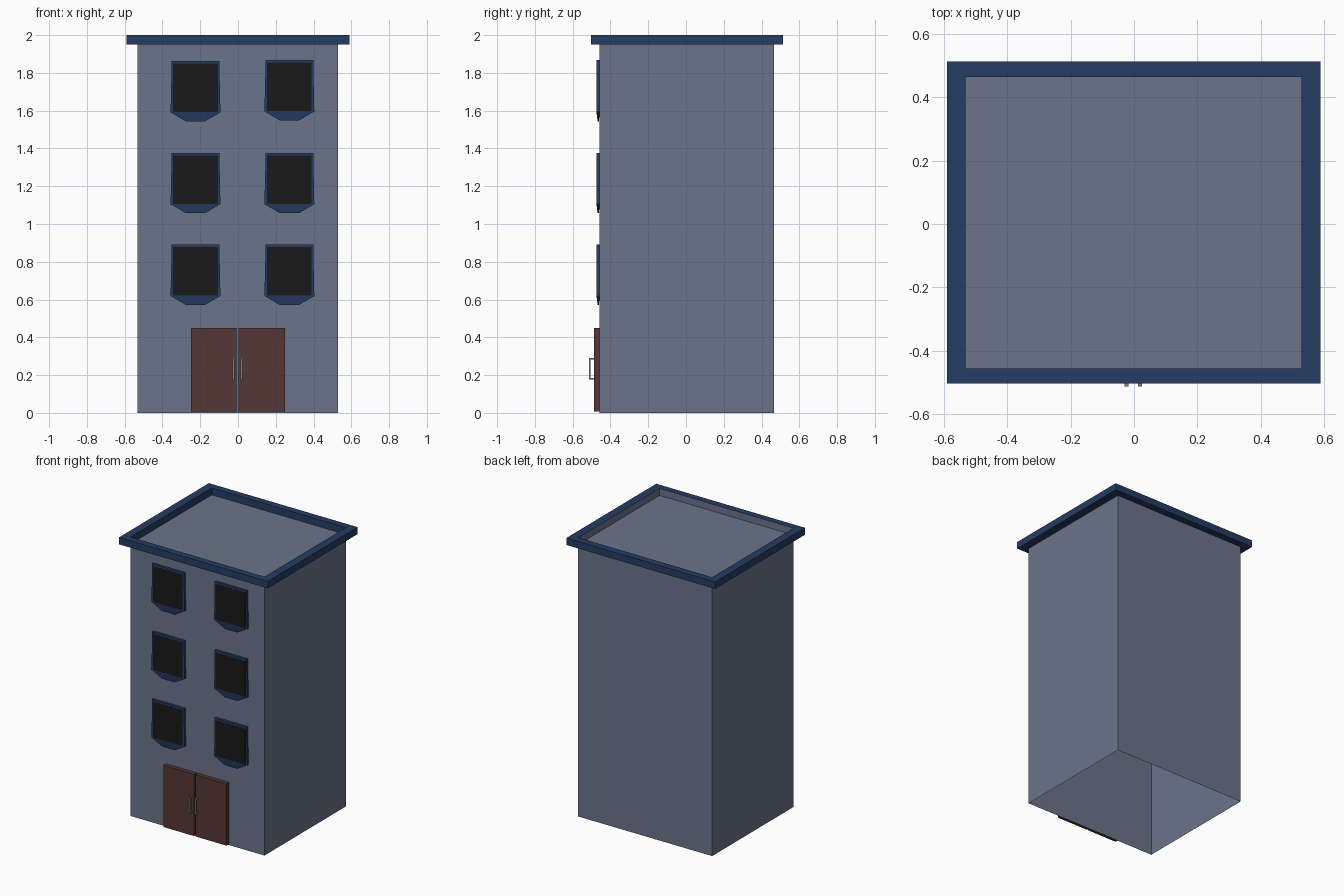
import bpy, bmesh

if "Cube" in bpy.data.objects:
    bpy.data.objects.remove(bpy.data.objects["Cube"])


def material(name, color):
    m = bpy.data.materials.new(name)
    m.diffuse_color = (*color, 1)
    m.use_nodes = True
    m.node_tree.nodes["Principled BSDF"].inputs["Base Color"].default_value = m.diffuse_color
    return m


WALL = material("wall_grey_blue", (0.147, 0.174, 0.25))
BLUE = material("trim_blue", (0.019, 0.045, 0.125))
WOOD = material("door_brown", (0.091, 0.039, 0.036))
GLASS = material("glass_black", (0.01, 0.01, 0.01))
METAL = material("handle_grey", (0.25, 0.23, 0.22))


def finish(name, bm, *mats):
    mesh = bpy.data.meshes.new(name)
    bm.to_mesh(mesh)
    bm.free()
    for m in mats:
        mesh.materials.append(m)
    ob = bpy.data.objects.new(name, mesh)
    bpy.context.collection.objects.link(ob)
    return ob


def add_box(bm, x, y, z):
    vs = bmesh.ops.create_cube(bm, size=1)["verts"]
    for v in vs:
        for i, (lo, hi) in enumerate((x, y, z)):
            v.co[i] = hi if v.co[i] > 0 else lo
    return vs


def box(name, mat, x, y, z):
    bm = bmesh.new()
    add_box(bm, x, y, z)
    return finish(name, bm, mat)


X0, X1, Y0, Y1 = -0.533, 0.53, -0.457, 0.465

# Body: shell with an open underside
bm = bmesh.new()
add_box(bm, (X0, X1), (Y0, Y1), (0, 1.95))
bm.normal_update()
bmesh.ops.delete(bm, geom=[f for f in bm.faces if f.normal.z < -0.5],
                 context="FACES_ONLY")
finish("building_body", bm, WALL)

# Roof rim: square-section ring, two inner faces in wall colour
outer = [(-0.591, -0.504), (0.589, -0.504), (0.589, 0.514), (-0.591, 0.514)]
inner = [(X0, Y0), (X1, Y0), (X1, Y1), (X0, Y1)]
bm = bmesh.new()
loops = [[bm.verts.new((x, y, z)) for x, y in ring]
         for ring, z in ((outer, 1.95), (outer, 2.0), (inner, 2.0), (inner, 1.95))]
for k in range(4):
    a, b = loops[k], loops[(k + 1) % 4]
    for i in range(4):
        j = (i + 1) % 4
        f = bm.faces.new((a[i], a[j], b[j], b[i]))
        if k == 2 and i in (0, 1):
            f.material_index = 1
bmesh.ops.recalc_face_normals(bm, faces=bm.faces[:])
finish("roof_rim", bm, BLUE, WALL)


# Windows: frame, glass and a tapered sill
def window(tag, cx, zb):
    zt = zb + 0.272
    front = -0.474
    box("window_frame_" + tag, BLUE, (cx - 0.127, cx + 0.127), (front, Y0), (zb, zt))
    box("window_glass_" + tag, GLASS, (cx - 0.118, cx + 0.118),
        (front - 0.001, front + 0.004), (zb + 0.002, zt - 0.014))
    bm = bmesh.new()
    profile = [(-0.132, 0.17), (-0.132, 0), (-0.05, -0.048),
               (0.05, -0.048), (0.132, 0), (0.132, 0.17)]
    sill = profile[1:5]
    rings = [[bm.verts.new((cx + x, (fy if z == 0 else by), zb + z)) for x, z in sill]
             for fy, by in ((front, -0.468), (Y0, -0.461))]
    bm.faces.new(rings[0])
    bm.faces.new(rings[1][::-1])
    for i in range(4):
        j = (i + 1) % 4
        bm.faces.new((rings[0][i], rings[1][i], rings[1][j], rings[0][j]))
    # thin side flanges that widen the lower frame
    for s in (-1, 1):
        xs = sorted((cx + s * 0.126, cx + s * 0.132))
        vs = add_box(bm, xs, (front + 0.003, Y0), (zb, zb + 0.18))
        for v in vs:
            if v.co.z > zb + 0.1:
                v.co.x = min(max(v.co.x, cx - 0.128), cx + 0.128)
    bmesh.ops.recalc_face_normals(bm, faces=bm.faces[:])
    finish("window_sill_" + tag, bm, BLUE)


for row, zb in enumerate((0.619, 1.105, 1.591)):
    window(f"left_{row}", -0.225, zb)
    window(f"right_{row}", 0.272, zb + (0.005 if row == 2 else 0))

# Double doors with pull handles
for side, x0, x1, hx in (("left", -0.25, -0.007, -0.024), ("right", 0.003, 0.25, 0.019)):
    box("door_" + side, WOOD, (x0, x1), (-0.488, Y0), (0.008, 0.45))
    bm = bmesh.new()
    w = (hx - 0.006, hx + 0.006)
    add_box(bm, w, (-0.513, -0.505), (0.176, 0.29))
    for z in (0.176, 0.282):
        add_box(bm, w, (-0.506, -0.486), (z, z + 0.008))
    finish("handle_" + side, bm, METAL)
